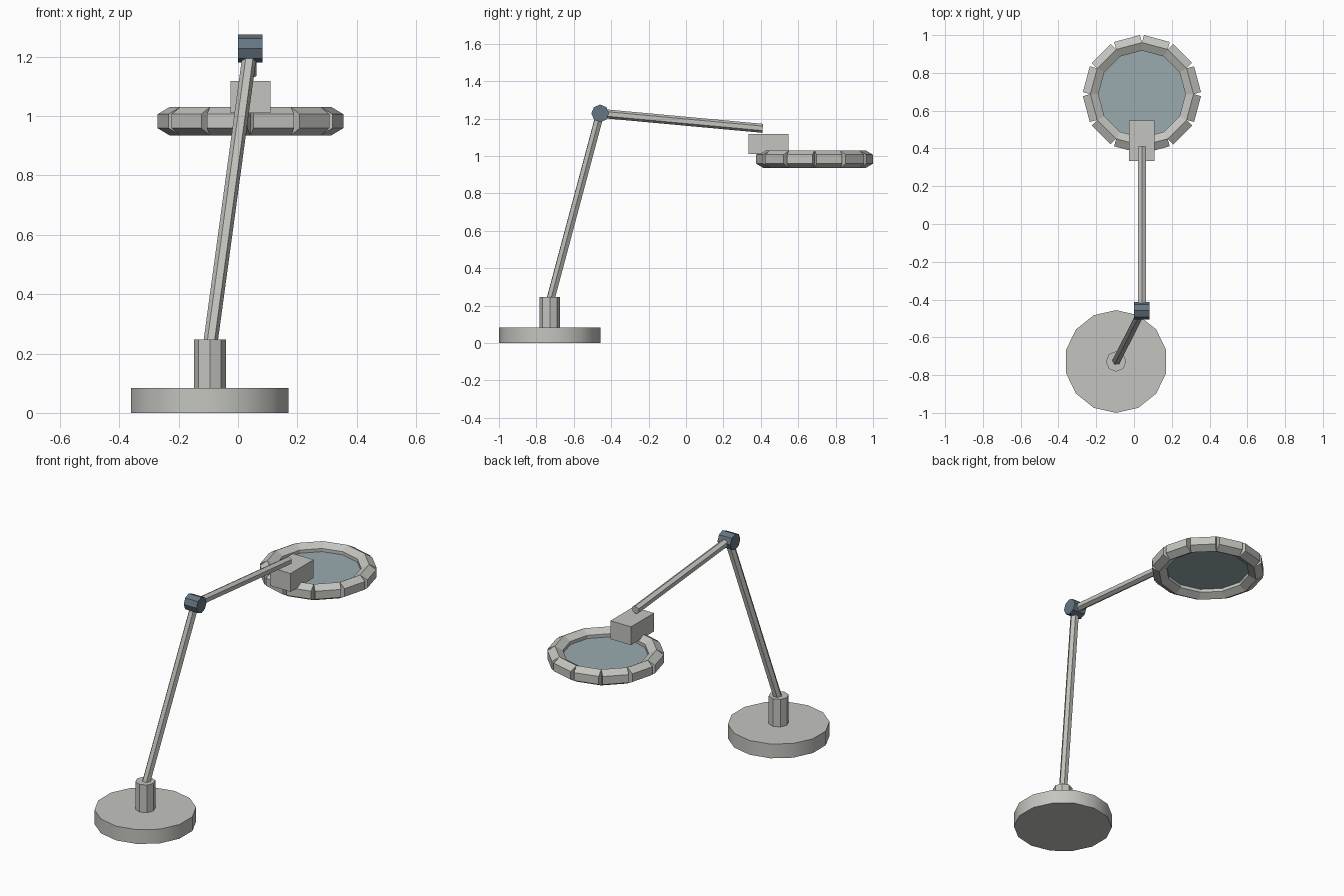
import bpy, bmesh, math
from mathutils import Vector, Matrix

cube = bpy.data.objects.get("Cube")
if cube:
    bpy.data.objects.remove(cube, do_unlink=True)


def material(name, rgb):
    m = bpy.data.materials.new(name)
    m.use_nodes = True
    m.diffuse_color = (*rgb, 1)
    m.node_tree.nodes["Principled BSDF"].inputs["Base Color"].default_value = (*rgb, 1)
    return m


GREY = material("warm_grey", (0.55, 0.56, 0.52))
SLATE = material("slate_blue", (0.13, 0.18, 0.22))
GLASS = material("glass_blue", (0.32, 0.41, 0.43))


def add_object(name, bm, mat):
    mesh = bpy.data.meshes.new(name)
    bm.to_mesh(mesh)
    bm.free()
    mesh.materials.append(mat)
    obj = bpy.data.objects.new(name, mesh)
    bpy.context.collection.objects.link(obj)
    return obj


def rod(bm, start, end, radius, sides):
    """Prism between two points, with one long edge facing up (or +y when upright)."""
    start, end = Vector(start), Vector(end)
    axis = end - start
    turn = axis.to_track_quat('Z', 'Y').to_matrix().to_4x4()
    if abs(axis.normalized().z) > 0.999:
        turn = Matrix.Identity(4)
    spin = Matrix.Rotation(math.pi / 2, 4, 'Z')
    ring = [Vector((math.cos(a), math.sin(a), 0)) * radius
            for a in (i * math.tau / sides for i in range(sides))]
    place = turn @ spin
    low, high = ([bm.verts.new(p + place @ v) for v in ring] for p in (start, end))
    bm.faces.new(low[::-1])
    bm.faces.new(high)
    for i in range(sides):
        j = (i + 1) % sides
        bm.faces.new((low[i], low[j], high[j], high[i]))


def rod_object(name, start, end, radius, sides, mat):
    bm = bmesh.new()
    rod(bm, start, end, radius, sides)
    return add_object(name, bm, mat)


# Base and post
BX, BY, HX = -0.095, -0.728, 0.042
base = rod_object("base", (BX, BY, 0), (BX, BY, 0.084), 0.272, 14, GREY)
rod_object("post", (BX, BY, 0.08), (BX, BY, 0.247), 0.054, 8, GREY)

# Arms and elbow
elbow = (HX, -0.459, 1.228)
rod_object("lower_arm", (BX, BY, 0.22), elbow, 0.024, 6, GREY)
rod_object("upper_arm", elbow, (HX, 0.41, 1.148), 0.024, 6, GREY)
rod_object("elbow_joint", (0.0, -0.459, 1.228), (0.083, -0.459, 1.228), 0.047, 8, SLATE)

# Head bracket
bm = bmesh.new()
bmesh.ops.create_cube(bm, size=1, matrix=Matrix.Translation((HX, 0.441, 1.065))
                      @ Matrix.Diagonal((0.135, 0.214, 0.108, 1)))
add_object("head_bracket", bm, GREY)

# Lamp ring of twelve straight tubes
centre = Vector((HX, 0.6875, 0.983))
points = [centre + 0.273 * Vector((math.cos(a), math.sin(a), 0))
          for a in (i * math.tau / 12 for i in range(12))]
bm = bmesh.new()
for i, p in enumerate(points):
    rod(bm, p, points[(i + 1) % 12], 0.0475, 6)
add_object("lamp_ring", bm, GREY)

# Lens
rod_object("lens", centre - Vector((0, 0, 0.005)), centre + Vector((0, 0, 0.005)), 0.25, 12, GLASS)

# Rounded side on the base, crisp rims
bpy.ops.object.select_all(action='DESELECT')
base.select_set(True)
bpy.context.view_layer.objects.active = base
bpy.ops.object.shade_smooth_by_angle(angle=math.radians(30))
